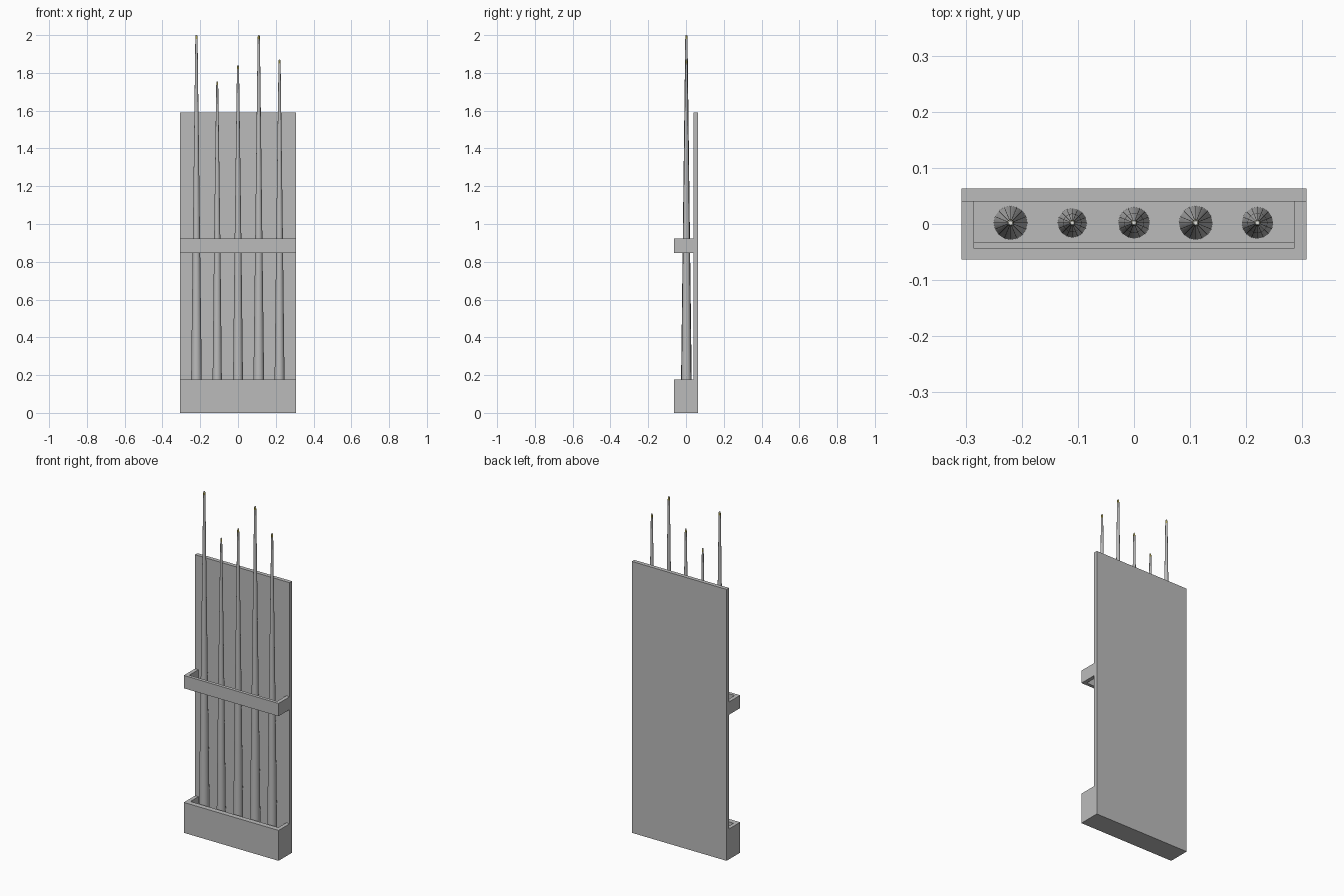
import bpy, bmesh
from math import radians

if "Cube" in bpy.data.objects:
    bpy.data.objects.remove(bpy.data.objects["Cube"])


def material(name, rgb):
    m = bpy.data.materials.new(name)
    m.diffuse_color = (*rgb, 1)
    m.use_nodes = True
    m.node_tree.nodes["Principled BSDF"].inputs["Base Color"].default_value = m.diffuse_color
    return m


GREY = material("plain grey", (0.5, 0.5, 0.5))
BRASS = material("dull brass", (0.42, 0.36, 0.08))
PALE = material("pale tip", (0.75, 0.75, 0.7))


def box(name, x0, x1, y0, y1, z0, z1):
    bpy.ops.mesh.primitive_cube_add(size=1, location=((x0 + x1) / 2, (y0 + y1) / 2, (z0 + z1) / 2))
    o = bpy.context.object
    o.name = name
    o.scale = (x1 - x0, y1 - y0, z1 - z0)
    bpy.ops.object.transform_apply(location=True, rotation=False, scale=True)
    o.data.materials.append(GREY)
    return o


W, FRONT, BOARD, BACK = 0.307, -0.063, 0.040, 0.063


def u_bracket(name, z0, z1, side, front):
    """U-shaped wall that closes against the back board."""
    outline = [(-W, BOARD), (-W, FRONT), (W, FRONT), (W, BOARD),
               (W - side, BOARD), (W - side, FRONT + front),
               (side - W, FRONT + front), (side - W, BOARD)]
    bm = bmesh.new()
    face = bm.faces.new([bm.verts.new((x, y, z0)) for x, y in outline])
    ext = bmesh.ops.extrude_face_region(bm, geom=[face])
    top = [v for v in ext["geom"] if isinstance(v, bmesh.types.BMVert)]
    bmesh.ops.translate(bm, verts=top, vec=(0, 0, z1 - z0))
    bmesh.ops.recalc_face_normals(bm, faces=bm.faces)
    me = bpy.data.meshes.new(name)
    bm.to_mesh(me)
    bm.free()
    me.materials.append(GREY)
    o = bpy.data.objects.new(name, me)
    bpy.context.collection.objects.link(o)


# Rack: board, bottom tray and middle rail
box("back_board", -W, W, BOARD, BACK, 0, 1.59)
u_bracket("tray_walls", 0, 0.178, 0.022, 0.030)
box("tray_floor", 0.022 - W, W - 0.022, FRONT + 0.03, BOARD, 0, 0.02)
u_bracket("middle_rail", 0.847, 0.922, 0.022, 0.019)


def tapered_rod(name, x, top, r_base):
    """Round stick tapering to a small coloured tip."""
    n, z0 = 16, 0.02
    bands = [(z0, r_base), (0.9, r_base * 0.64), (top - 0.02, r_base * 0.2),
             (top - 0.005, r_base * 0.18), (top, r_base * 0.12)]
    bm = bmesh.new()
    bmesh.ops.create_circle(bm, cap_ends=True, segments=n, radius=r_base)
    bmesh.ops.translate(bm, verts=bm.verts, vec=(0, 0, z0))
    face = bm.faces[:][0]
    for (za, ra), (zb, rb) in zip(bands, bands[1:]):
        ext = bmesh.ops.extrude_face_region(bm, geom=[face], use_keep_orig=(za == z0))
        face = [g for g in ext["geom"] if isinstance(g, bmesh.types.BMFace)][0]
        if za != z0:
            bm.faces.ensure_lookup_table()
        for v in face.verts:
            v.co.x *= rb / ra
            v.co.y *= rb / ra
            v.co.z = zb
    # drop the leftover inner caps, keep only the base and top
    inner = [f for f in bm.faces if len(f.verts) == n
             and z0 + 0.001 < f.calc_center_median().z < top - 0.001]
    bmesh.ops.delete(bm, geom=inner, context="FACES_ONLY")
    bmesh.ops.recalc_face_normals(bm, faces=bm.faces)
    for f in bm.faces:
        z = f.calc_center_median().z
        f.material_index = 2 if z > top - 0.004 else 1 if z > top - 0.02 else 0
    me = bpy.data.meshes.new(name)
    bm.to_mesh(me)
    bm.free()
    for m in (GREY, BRASS, PALE):
        me.materials.append(m)
    o = bpy.data.objects.new(name, me)
    o.location = (x, 0.002, 0)
    bpy.context.collection.objects.link(o)
    bpy.ops.object.select_all(action="DESELECT")
    o.select_set(True)
    bpy.context.view_layer.objects.active = o
    bpy.ops.object.shade_smooth_by_angle(angle=radians(30))


# Five sticks of different length
sticks = [(2.0, 0.030), (1.755, 0.026), (1.84, 0.028), (2.0, 0.030), (1.87, 0.028)]
for i, (top, r) in enumerate(sticks):
    tapered_rod(f"stick_{i + 1}", -0.22 + 0.11 * i, top, r)
